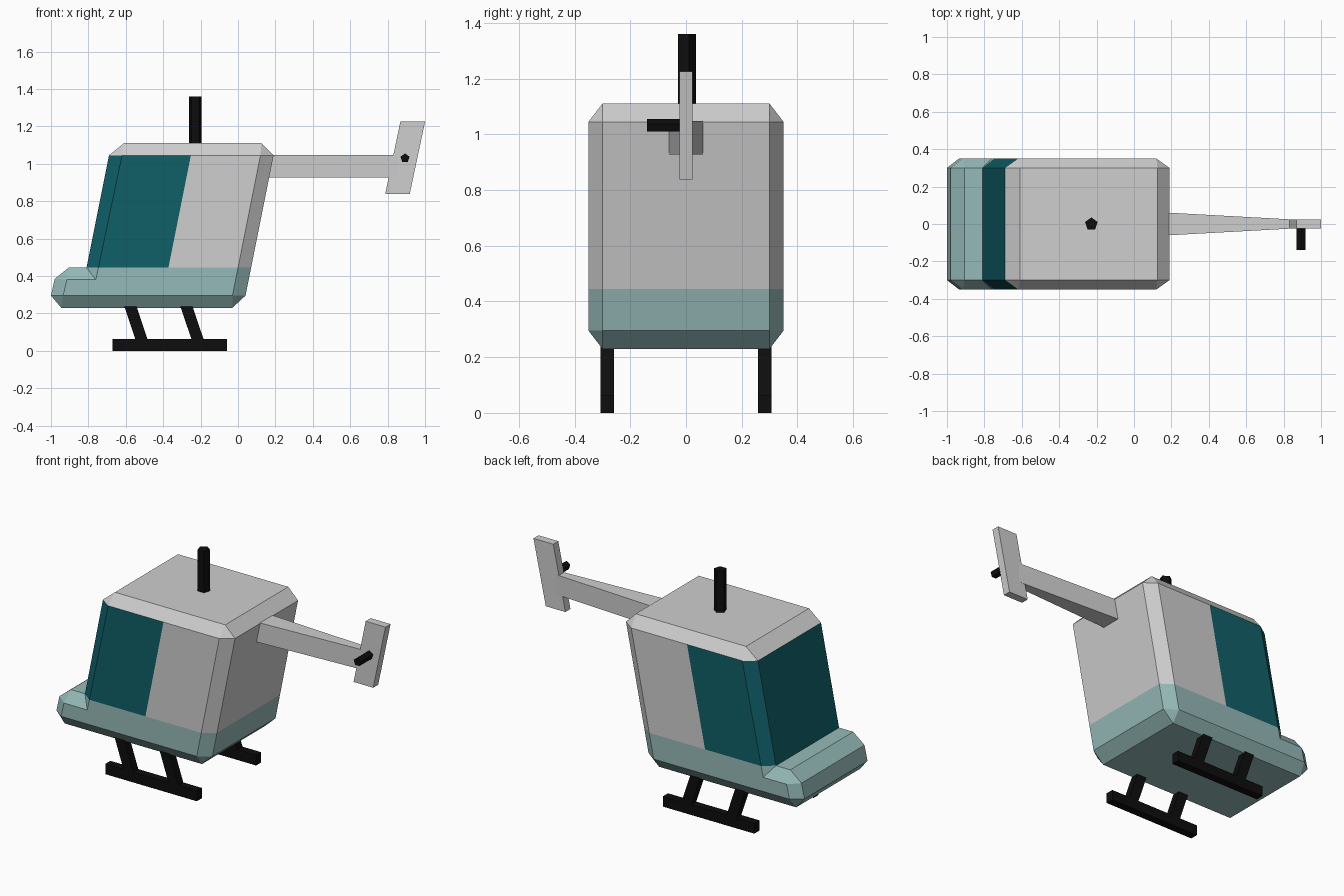
import bpy, bmesh, math
from mathutils import Matrix, Vector

if "Cube" in bpy.data.objects:
    bpy.data.objects.remove(bpy.data.objects["Cube"], do_unlink=True)


def material(name, rgb):
    m = bpy.data.materials.new(name)
    m.use_nodes = True
    m.diffuse_color = (*rgb, 1)
    m.node_tree.nodes["Principled BSDF"].inputs["Base Color"].default_value = (*rgb, 1)
    return m


grey = material("light grey", (0.62, 0.62, 0.62))
pale = material("pale teal", (0.30, 0.49, 0.48))
glass = material("dark teal glass", (0.005, 0.115, 0.14))
black = material("black", (0.004, 0.004, 0.004))


def finish(bm, name, *mats):
    bmesh.ops.recalc_face_normals(bm, faces=bm.faces)
    mesh = bpy.data.meshes.new(name)
    bm.to_mesh(mesh)
    bm.free()
    for m in mats:
        mesh.materials.append(m)
    ob = bpy.data.objects.new(name, mesh)
    bpy.context.collection.objects.link(ob)
    return ob


def prism(name, points, y0, y1, mat):
    """Extrude an (x, z) outline from y0 to y1."""
    bm = bmesh.new()
    face = bm.faces.new([bm.verts.new((x, y0, z)) for x, z in points])
    out = bmesh.ops.extrude_face_region(bm, geom=[face])["geom"]
    bmesh.ops.translate(bm, vec=(0, y1 - y0, 0),
                        verts=[v for v in out if isinstance(v, bmesh.types.BMVert)])
    return finish(bm, name, mat)


def five_sided_rod(name, radius, length, matrix):
    bm = bmesh.new()
    bmesh.ops.create_cone(bm, cap_ends=True, segments=5, radius1=radius,
                          radius2=radius, depth=length, matrix=matrix)
    return finish(bm, name, black)


# Cabin: each side-panel corner with the outer outline points it chamfers to
STRIPE, ROOF = 0.445, 1.045
corners = [
    ((-0.935, 0.295), [(-1.0, 0.295), (-0.945, 0.23)]),
    ((-0.03, 0.295), [(-0.03, 0.23), (0.04, 0.295)]),
    ((0.12, ROOF), [(0.19, ROOF), (0.125, 1.11)]),
    ((-0.62, ROOF), [(-0.61, 1.11), (-0.69, ROOF)]),
    ((-0.76, 0.38), [(-0.81, STRIPE)]),
    ((-0.915, 0.38), [(-0.905, STRIPE), (-0.98, 0.385)]),
]
bm = bmesh.new()
rims = []
for side in (-1, 1):
    panel = [bm.verts.new((x, side * 0.35, z)) for (x, z), _ in corners]
    outer = [[bm.verts.new((x, side * 0.30, z)) for x, z in pts] for _, pts in corners]
    bm.faces.new(panel)
    for i in range(len(corners)):
        j = (i + 1) % len(corners)
        bm.faces.new((panel[i], panel[j], outer[j][0], outer[i][-1]))
        if len(outer[i]) == 2:
            bm.faces.new((panel[i], *outer[i]))
    rims.append([v for group in outer for v in group])
near, far = rims
for i in range(len(near)):
    bm.faces.new((near[i - 1], near[i], far[i], far[i - 1]))

# Colour borders: stripe height, then the leaning rear edge of the window
line = Vector((0.12, 0, 0.60))
start = Vector((-0.372, 0, STRIPE))
normal = Vector((line.z, 0, -line.x))
bmesh.ops.bisect_plane(bm, geom=bm.verts[:] + bm.edges[:] + bm.faces[:], dist=1e-5,
                       plane_co=(0, 0, STRIPE), plane_no=(0, 0, 1))
upper = [f for f in bm.faces if STRIPE + 0.01 < f.calc_center_median().z < ROOF]
edges = {e for f in upper for e in f.edges}
verts = {v for f in upper for v in f.verts}
bmesh.ops.bisect_plane(bm, geom=list(verts) + list(edges) + upper, dist=1e-5,
                       plane_co=start, plane_no=normal)
for f in bm.faces:
    c = f.calc_center_median()
    if c.z < STRIPE + 0.001:
        f.material_index = 1
    elif c.z < ROOF and (c - start).dot(normal) < 0:
        f.material_index = 2
finish(bm, "cabin", grey, pale, glass)

# Tail boom, tapering toward the fin
boom = prism("tail_boom", [(0.1, 0.927), (0.85, 0.927), (0.85, 1.047), (0.1, 1.047)],
             -1, 1, grey)
for v in boom.data.vertices:
    v.co.y *= 0.065 if v.co.x < 0.5 else 0.024

# Tail fin
prism("tail_fin", [(0.787, 0.838), (0.918, 0.838), (1.0, 1.225), (0.868, 1.225)],
      -0.024, 0.024, grey)

# Rotor mast and tail rotor hub
five_sided_rod("rotor_mast", 0.035, 0.28,
               Matrix.Translation((-0.228, 0, 1.22)) @ Matrix.Rotation(math.radians(0), 4, "Z"))
five_sided_rod("tail_rotor_hub", 0.025, 0.12,
               Matrix.Translation((0.893, -0.08, 1.03)) @ Matrix.Rotation(math.radians(-90), 4, "X")
               @ Matrix.Rotation(math.pi, 4, "Z"))

# Landing skids with slanted struts
for side, y in (("right", -0.282), ("left", 0.282)):
    y0, y1 = y - 0.024, y + 0.024
    prism(side + "_skid", [(-0.67, 0), (-0.06, 0), (-0.06, 0.062), (-0.67, 0.062)],
          y0, y1, black)
    for part, x in (("front", -0.545), ("rear", -0.245)):
        prism(f"{side}_{part}_strut", [(x, 0.05), (x + 0.065, 0.05),
              (x - 0.002, 0.25), (x - 0.067, 0.25)], y0, y1, black)
